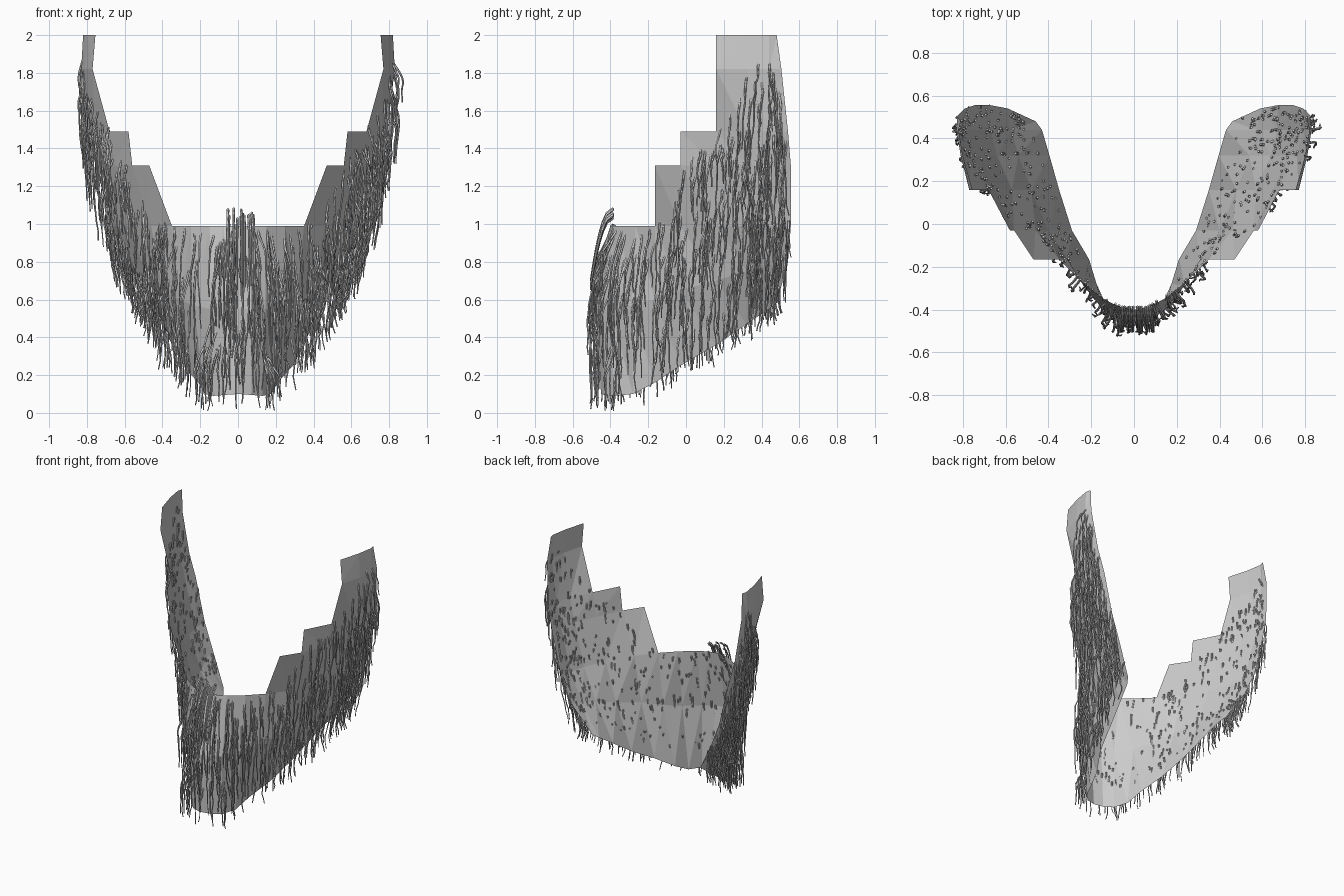
import bpy, bmesh, random
from mathutils import Vector

if "Cube" in bpy.data.objects:
    bpy.data.objects.remove(bpy.data.objects["Cube"])

random.seed(7)
ROWS = [1.0, 1.31, 1.49, 1.82, 2.0]      # shared upper row heights

# Half-face columns, centre to ear: bottom z, middle z, y (one or per row), x per row
COLS = [
    (.10, .55, [-.45, -.475, -.40], [0, 0, 0]),
    (.095, .55, [-.43, -.455, -.385], [.07, .075, .075]),
    (.09, .55, [-.38, -.40, -.345], [.13, .145, .15]),
    (.10, .57, [-.28, -.29, -.265], [.175, .235, .25]),
    (.16, .60, -.165, [.21, .31, .35, .47]),
    (.25, .65, -.03, [.29, .40, .46, .56, .58]),
    (.36, .70, .16, [.35, .48, .57, .65, .68, .77, .755]),
    (.47, .75, .32, [.395, .54, .64, .72, .76, .81, .80]),
    (.55, .78, .44, [.43, .575, .67, .75, .79, .83, .82]),
    (.58, .80, [.48, .54, .555, .555, .54, .505, .48], [.46, .59, .67, .745, .79, .825, .81]),
]


def column(zb, zm, ys, xs):
    zs = [zb, zm, .99] + ROWS[1:]
    ys = ys if isinstance(ys, list) else [ys] * len(xs)
    return [Vector(p) for p in zip(xs, ys, zs)]


cols = [column(*c) for c in COLS]


# Stepped skin sheet: quads wherever two neighbouring columns both have the row
bm = bmesh.new()
grid = [[bm.verts.new(p) for p in c] for c in cols]
for a, b in zip(grid, grid[1:]):
    for r in range(min(len(a), len(b)) - 1):
        bm.faces.new((a[r], b[r], b[r + 1], a[r + 1]))
bmesh.ops.triangulate(bm, faces=bm.faces[:])
mesh = bpy.data.meshes.new("beard_base")
bm.to_mesh(mesh)
bm.free()
base = bpy.data.objects.new("beard_base", mesh)
bpy.context.collection.objects.link(base)
mod = base.modifiers.new("mirror", 'MIRROR')
mod.use_clip = True


def on_sheet(u, z):
    """Point on the half sheet at column position u and height z."""
    i = min(int(u), len(cols) - 2)
    line = [p.lerp(q, u - i) for p, q in zip(cols[i], cols[i + 1])]
    if z <= line[0].z:
        return Vector((line[0].x, line[0].y, z))
    for p, q in zip(line, line[1:]):
        if z <= q.z:
            return p.lerp(q, (z - p.z) / (q.z - p.z))
    return Vector((line[-1].x, line[-1].y, z))


def outward(u, z):
    d = on_sheet(min(u + .3, 9), z) - on_sheet(max(u - .3, 0), z)
    return Vector((d.y, -d.x, 0)).normalized()


def between(values, u):
    i = min(int(u), len(values) - 2)
    return values[i] + (values[i + 1] - values[i]) * (u - i)


# Strands hang down the outside of the sheet
TOPS = [1.0, 1.0, .98, .98, 1.0, 1.29, 1.5, 1.8, 1.92, 1.66]
BOTTOMS = [c[0].z for c in cols]
hair = bpy.data.curves.new("beard_strands", 'CURVE')
hair.dimensions = '3D'
hair.bevel_depth = .0065
hair.bevel_resolution = 0
hair.use_fill_caps = True


def add_strand(u, z0, length, lift, side, n=9):
    floor = max(between(BOTTOMS, u) - random.uniform(.02, .1), .01)
    length = min(length, z0 - floor)
    root, out = on_sheet(u, z0), outward(u, z0)
    sway = random.uniform(-.03, .03)
    s = hair.splines.new('POLY')
    s.points.add(n - 1)
    for k in range(n):
        t = k / (n - 1)
        z = z0 - length * t
        p = on_sheet(u, z).lerp(Vector((root.x, root.y, z)), .5 * t)
        p += out * (-.008 + lift * min(1, 2.5 * t) + random.uniform(-.004, .004))
        p += Vector((-out.y, out.x, 0)) * (sway * t * t + random.uniform(-.005, .005))
        s.points[k].co = (p.x * side, p.y, p.z, 1)
        s.points[k].radius = 1 - .5 * t


for side in (-1, 1):
    # Long chin strands
    for k in range(52):
        u = random.uniform(0, 3.8)
        z0 = between(TOPS, u) - .72 * random.random() ** 1.4
        add_strand(u, z0, random.uniform(.3, .6), random.uniform(.02, .085), side)
    # Cheek and sideburn strands, denser towards the ear
    for k in range(220):
        u = 3.8 + 5.1 * random.random() ** .8
        z0 = random.uniform(between(BOTTOMS, u) + .1, between(TOPS, u))
        add_strand(u, z0, random.uniform(.2, .42), random.uniform(.015, .06), side)

# Tuft curling over the lip edge
for k in range(14):
    s = hair.splines.new('POLY')
    s.points.add(6)
    x, h = random.uniform(-.09, .09), random.uniform(.03, .09)
    for j in range(7):
        t = j / 6
        s.points[j].co = (x * (1 + .15 * t), -.385 - .12 * t ** .7,
                          1.0 + h - .38 * t ** 1.5, 1)
        s.points[j].radius = 1 - .4 * t

strands = bpy.data.objects.new("beard_strands", hair)
bpy.context.collection.objects.link(strands)
